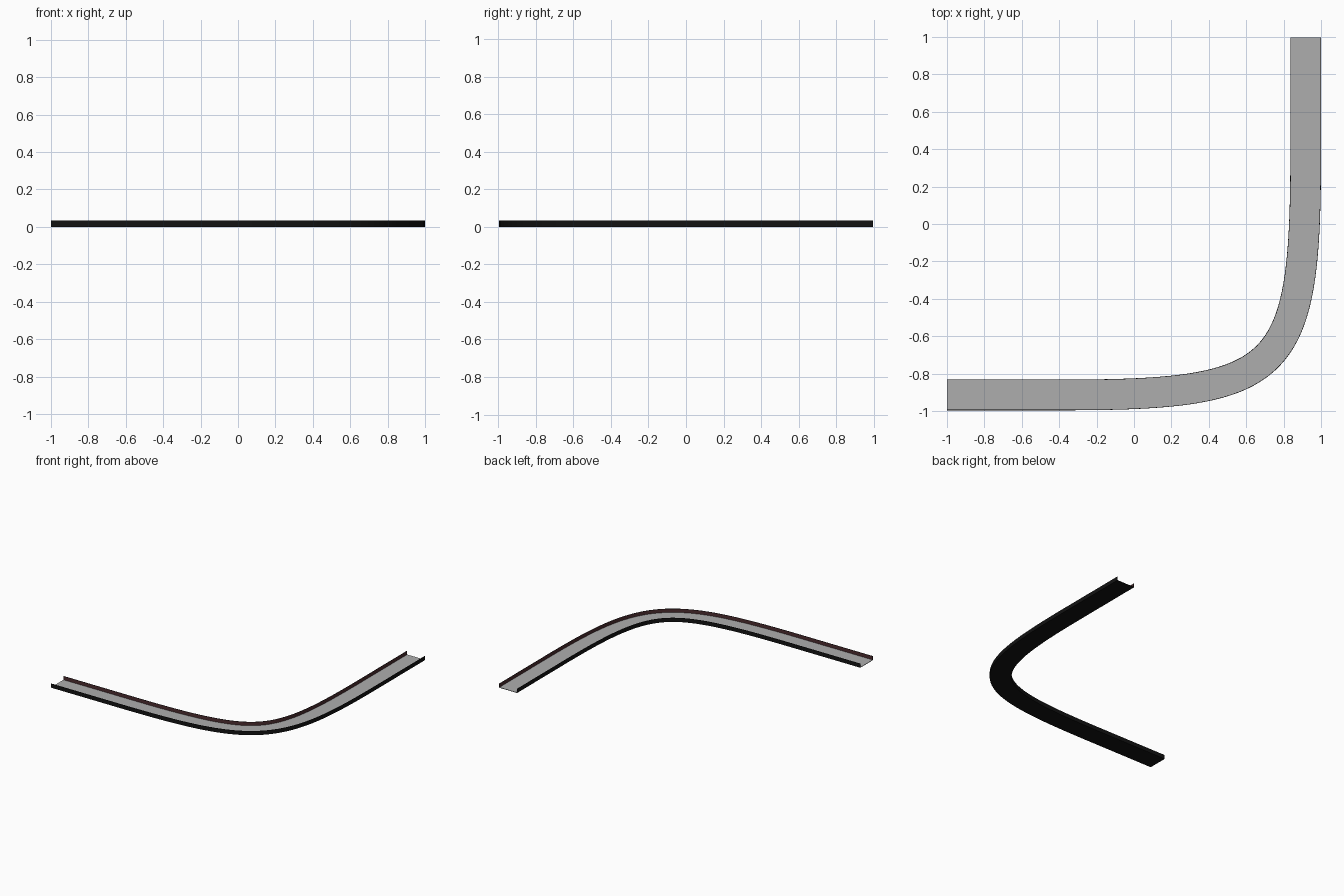
import bpy, bmesh
from mathutils import Vector

if "Cube" in bpy.data.objects:
    bpy.data.objects.remove(bpy.data.objects["Cube"])

CX, CY = 0.918, -0.914      # corner where the two straight centre lines meet
D, H = 1.31, 0.11           # bend length and handle, measured from the corner
HALF, HEIGHT, T = 0.082, 0.033, 0.003
STEPS = 64


def material(name, rgb):
    m = bpy.data.materials.new(name)
    m.diffuse_color = (*rgb, 1)
    m.use_nodes = True
    m.node_tree.nodes["Principled BSDF"].inputs["Base Color"].default_value = m.diffuse_color
    return m


black = material("black", (0.006, 0.006, 0.006))
dark_red = material("dark_red", (0.07, 0.025, 0.028))
grey = material("grey", (0.42, 0.42, 0.42))


# Centre line: straight run, soft cubic bend, straight run
def bend(t):
    f = lambda s: D * (1 - s) ** 3 + 3 * H * (1 - s) ** 2 * s
    return Vector((CX - f(t), CY + f(1 - t)))


path = [Vector((-1, CY))] + [bend(i / STEPS) for i in range(STEPS + 1)] + [Vector((CX, 0.996))]


def sweep(name, profile, side_mats):
    """Sweep a closed profile of (offset towards outside of bend, height)."""
    bm = bmesh.new()
    rings = []
    for i, p in enumerate(path):
        tan = (path[min(i + 1, len(path) - 1)] - path[max(i - 1, 0)]).normalized()
        if i <= 1:
            tan = Vector((1, 0))
        elif i >= len(path) - 2:
            tan = Vector((0, 1))
        out = Vector((tan.y, -tan.x))
        rings.append([bm.verts.new((p.x + out.x * o, p.y + out.y * o, z)) for o, z in profile])
    n = len(profile)
    for a, b in zip(rings, rings[1:]):
        for k in range(n):
            f = bm.faces.new((a[k], a[(k + 1) % n], b[(k + 1) % n], b[k]))
            f.material_index = side_mats[k]
    bm.faces.new(rings[0])
    bm.faces.new(rings[-1])
    bmesh.ops.recalc_face_normals(bm, faces=bm.faces)
    me = bpy.data.meshes.new(name)
    bm.to_mesh(me)
    bm.free()
    for m in (black, dark_red, grey):
        me.materials.append(m)
    ob = bpy.data.objects.new(name, me)
    bpy.context.collection.objects.link(ob)
    bpy.context.view_layer.objects.active = ob
    ob.select_set(True)
    bpy.ops.object.shade_smooth_by_angle()
    ob.select_set(False)


# Floor: grey on top, black underneath
w = HALF - T
sweep("channel_floor", [(-w, 0), (w, 0), (w, T), (-w, T)], [0, 0, 2, 0])

# Side walls: black outside, dark red on the inward face
for name, s in (("outer_wall", 1), ("inner_wall", -1)):
    sweep(name, [(s * w, 0), (s * HALF, 0), (s * HALF, HEIGHT), (s * w, HEIGHT)], [0, 0, 0, 1])
